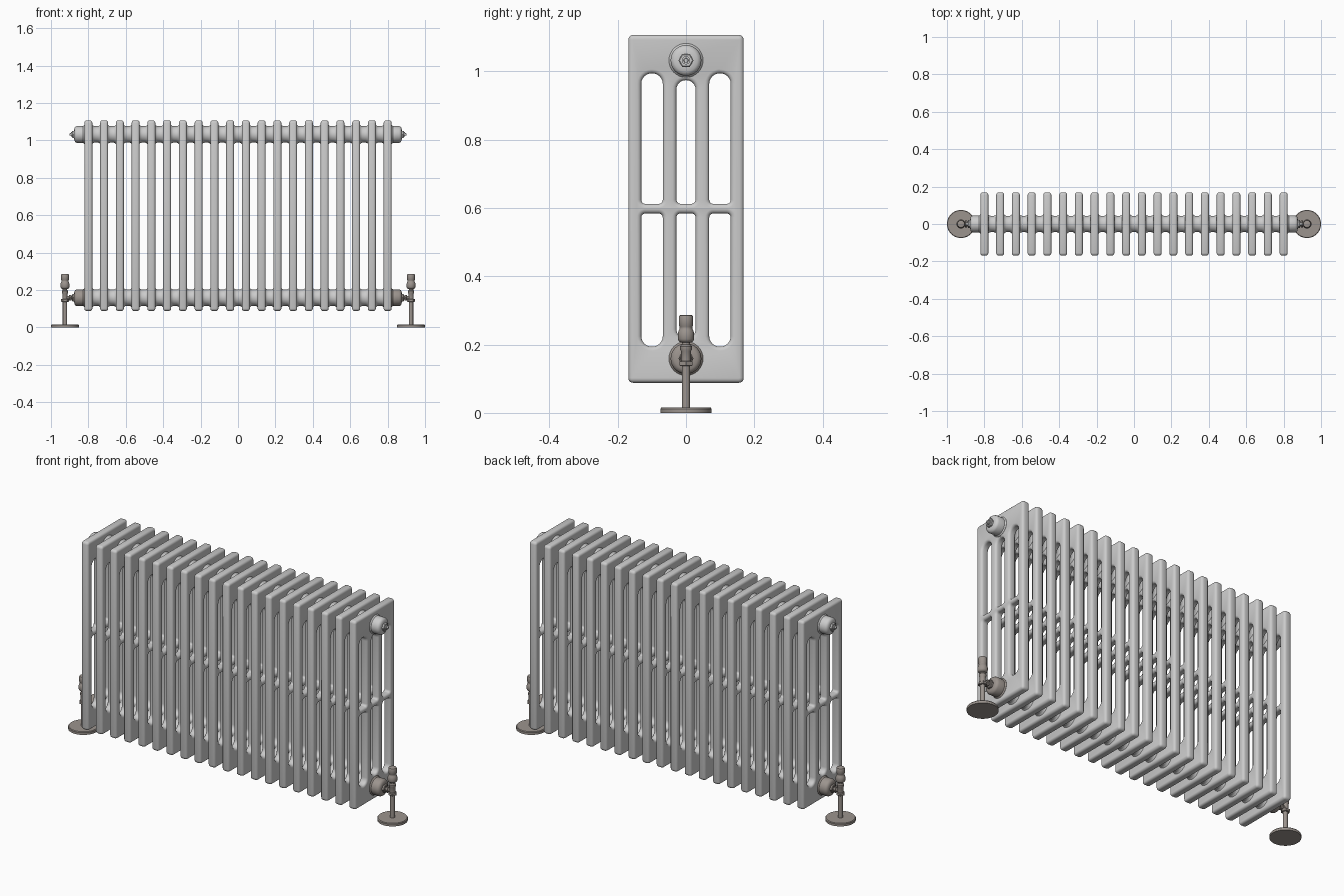
import bpy, bmesh, math
from mathutils import Matrix, Vector

if "Cube" in bpy.data.objects:
    bpy.data.objects.remove(bpy.data.objects["Cube"])

N, SPAN = 20, 1.6            # number of sections, first-to-last distance
PITCH = SPAN / (N - 1)
HALF_T, BEV = 0.021, 0.012   # section half thickness, edge rounding
Z_TOP, Z_LOW = 1.032, 0.159  # header tube heights
VX = 0.925                   # valve position

brown = bpy.data.materials.new("warm_grey_metal")
brown.diffuse_color = (0.33, 0.295, 0.27, 1)
brown.use_nodes = True
brown.node_tree.nodes["Principled BSDF"].inputs["Base Color"].default_value = brown.diffuse_color


def finish(name, mesh, mat=None, mirror=False, angle=35):
    ob = bpy.data.objects.new(name, mesh)
    bpy.context.collection.objects.link(ob)
    if mat:
        mesh.materials.append(mat)
    bpy.ops.object.select_all(action='DESELECT')
    ob.select_set(True)
    bpy.context.view_layer.objects.active = ob
    bpy.ops.object.shade_smooth_by_angle(angle=math.radians(angle))
    if mirror:
        ob.modifiers.new("mirror", 'MIRROR').use_mirror_merge = False
    return ob


def lathe(name, profile, axis='z', at=(0, 0, 0), segs=32, mat=None, mirror=False):
    """Revolve (position along axis, radius) points into a closed solid."""
    bm = bmesh.new()
    rings = []
    for h, r in profile:
        ring = []
        for i in range(segs):
            a = 2 * math.pi * i / segs
            u, v = r * math.cos(a), r * math.sin(a)
            p = (h, u, v) if axis == 'x' else (u, v, h)
            ring.append(bm.verts.new(Vector(p) + Vector(at)))
        rings.append(ring)
    for a, b in zip(rings, rings[1:]):
        for i in range(segs):
            j = (i + 1) % segs
            bm.faces.new((a[i], a[j], b[j], b[i]))
    bm.faces.new(rings[0])
    bm.faces.new(rings[-1])
    bmesh.ops.recalc_face_normals(bm, faces=bm.faces)
    me = bpy.data.meshes.new(name)
    bm.to_mesh(me)
    bm.free()
    return finish(name, me, mat, mirror)


def rounded(y0, y1, z0, z1, r_bot, r_top, n=6):
    """Rectangle outline with separate bottom and top corner radii."""
    pts = []
    for k, (y, z, r) in enumerate(((y1, z1, r_top), (y0, z1, r_top),
                                   (y0, z0, r_bot), (y1, z0, r_bot))):
        cy = y - r if k in (0, 3) else y + r
        cz = z - r if k in (0, 1) else z + r
        for i in range(n + 1):
            a = math.pi / 2 * (k + i / n)
            pts.append((cy + r * math.cos(a), cz + r * math.sin(a)))
    return pts


# radiator section: plate outline with six rounded slots, rounded edges
outlines = [rounded(-0.169, 0.169, 0.088, 1.107, 0.014, 0.014, 3)]
for c, w, lo, hi in ((-0.0995, 0.0315, 0.194, 0.994), (0, 0.028, 0.218, 0.974),
                     (0.0995, 0.0315, 0.194, 0.994)):
    outlines.append(rounded(c - w, c + w, 0.612, hi, 0.012, w - 0.001))
    outlines.append(rounded(c - w, c + w, lo, 0.584, w - 0.001, 0.012))
cu = bpy.data.curves.new("section_profile", 'CURVE')
cu.dimensions, cu.fill_mode = '2D', 'BOTH'
cu.extrude, cu.bevel_depth, cu.bevel_resolution = HALF_T - BEV, BEV, 2
cu.offset = -BEV
for pts in outlines:
    sp = cu.splines.new('POLY')
    sp.points.add(len(pts) - 1)
    for p, (y, z) in zip(sp.points, pts):
        p.co = (y, z, 0, 1)
    sp.use_cyclic_u = True
tmp = bpy.data.objects.new("section_profile", cu)
bpy.context.collection.objects.link(tmp)
me = bpy.data.meshes.new_from_object(tmp)
bpy.data.objects.remove(tmp)
bm = bmesh.new()
bm.from_mesh(me)
bm.transform(Matrix(((0, 0, 1, -SPAN / 2), (1, 0, 0, 0), (0, 1, 0, 0), (0, 0, 0, 1))))
bmesh.ops.remove_doubles(bm, verts=bm.verts, dist=1e-5)
bmesh.ops.recalc_face_normals(bm, faces=bm.faces)
bm.to_mesh(me)
bm.free()
me.materials.clear()
sections = finish("radiator_sections", me, angle=40)
arr = sections.modifiers.new("array", 'ARRAY')
arr.count = N
arr.use_relative_offset = False
arr.use_constant_offset = True
arr.constant_offset_displace = (PITCH, 0, 0)

# header tubes: flared where they meet each section
prof = []
for i in range(N):
    x = -SPAN / 2 + i * PITCH
    prof += [(x - 0.032, 0.044), (x - 0.025, 0.047), (x - 0.019, 0.053),
             (x + 0.019, 0.053), (x + 0.025, 0.047), (x + 0.032, 0.044)]
prof = prof[2:-2]
lathe("top_header", prof, 'x', (0, 0, Z_TOP))
lathe("bottom_header", prof, 'x', (0, 0, Z_LOW))

# end plugs with hexagon nuts
plug = [(0.81, 0.05), (0.822, 0.05), (0.828, 0.045), (0.862, 0.045),
        (0.870, 0.041), (0.875, 0.033), (0.876, 0.02)]
for name, z, mat in (("top", Z_TOP, None), ("bottom", Z_LOW, brown)):
    lathe(name + "_end_plug", plug, 'x', (0, 0, z), mat=mat, mirror=True)
    lathe(name + "_plug_nut", [(0.872, 0.022), (0.885, 0.022), (0.887, 0.019)],
          'x', (0, 0, z), 6, mat, True)
lathe("bleed_pin", [(0.88, 0.012), (0.892, 0.012), (0.892, 0.007), (0.90, 0.006)],
      'x', (0, 0, Z_TOP), 16, None, True)

# valves: floor disc, pipe, nuts, body, handle and side connection
V = dict(at=(VX, 0, 0), mat=brown, mirror=True)
lathe("floor_disc", [(0, 0.075), (0.012, 0.075), (0.016, 0.072), (0.016, 0.01)], segs=48, **V)
lathe("valve_pipe", [(0.005, 0.012), (0.145, 0.012)], segs=20, **V)
lathe("pipe_nut", [(0.137, 0.019), (0.139, 0.022), (0.150, 0.022), (0.152, 0.019)], segs=6, **V)
lathe("valve_body", [(0.145, 0.014), (0.18, 0.014), (0.185, 0.017), (0.195, 0.017),
                     (0.2, 0.012), (0.215, 0.012)], segs=24, **V)
lathe("valve_handle", [(0.206, 0.015), (0.210, 0.021), (0.216, 0.024), (0.232, 0.024),
                       (0.242, 0.021), (0.246, 0.0185), (0.252, 0.0185), (0.256, 0.021),
                       (0.28, 0.021), (0.285, 0.019), (0.287, 0.014)], segs=24, **V)
lathe("valve_connection", [(0.88, 0.01), (VX + 0.006, 0.01)], 'x', (0, 0, Z_LOW), 20, brown, True)
lathe("connection_nut", [(0.891, 0.015), (0.893, 0.018), (0.902, 0.018), (0.904, 0.015)],
      'x', (0, 0, Z_LOW), 6, brown, True)
